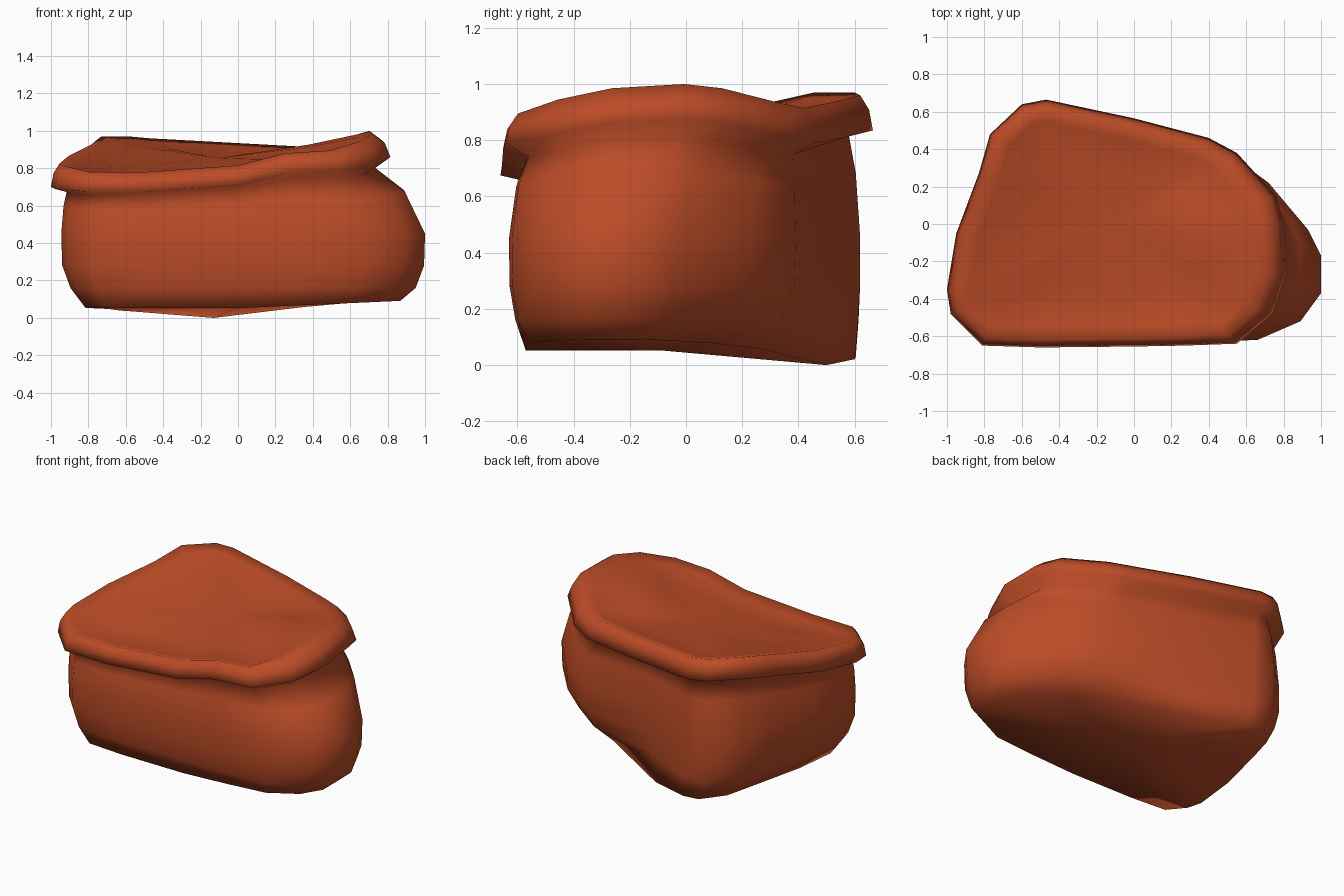
import bpy
from mathutils import Vector

if "Cube" in bpy.data.objects:
    bpy.data.objects.remove(bpy.data.objects["Cube"])

clay = bpy.data.materials.new("burnt orange")
clay.diffuse_color = (0.50, 0.072, 0.02, 1)
clay.use_nodes = True
clay.node_tree.nodes["Principled BSDF"].inputs["Base Color"].default_value = clay.diffuse_color

# Outer edge of the rolled rim, counter-clockwise from the left: x, y, height
rim = [Vector(p) for p in [
    (-1, -.35, .71), (-.98, -.48, .70), (-.81, -.65, .685), (-.5, -.66, .685),
    (0, -.655, .72), (.27, -.65, .785), (.55, -.64, .80), (.74, -.48, .83),
    (.815, -.27, .87), (.80, 0, .885), (.76, .15, .87), (.55, .38, .815),
    (.40, .46, .80), (0, .565, .82), (-.47, .665, .845), (-.6, .64, .855),
    (-.77, .48, .855), (-.83, .27, .81), (-.95, -.05, .75)]]
# Widest outline of the body, matching the rim point for point: x, y
belly = [Vector((x, y, .45)) for x, y in [
    (-.945, -.35), (-.91, -.47), (-.79, -.6), (-.5, -.625), (0, -.63),
    (.35, -.63), (.66, -.62), (.89, -.52), (1, -.37), (1, -.17), (.93, -.03),
    (.72, .22), (.49, .39), (-.06, .47), (-.42, .62), (-.58, .62),
    (-.74, .47), (-.81, .27), (-.91, -.05)]]
FOLD = 13   # outline point where the back wall is pinched into a fold


def inset(loop, d, dz=0.0):
    """Move an outline inward by d and up by dz."""
    n, out = len(loop), []
    for i, p in enumerate(loop):
        e1 = (p - loop[i - 1]).xy.normalized()
        e2 = (loop[(i + 1) % n] - p).xy.normalized()
        t = (e1 + e2).normalized()
        out.append(p + Vector((-t.y * d, t.x * d, dz)))
    return out


def blend(a, b, t, tz=None, z=None):
    """Loop between a and b, with its own height factor or fixed height."""
    out = []
    for p, q in zip(a, b):
        v = p.lerp(q, t)
        v.z = z if z is not None else p.z + (q.z - p.z) * tz
        out.append(v)
    return out


def loft(name, loops, bottom, top):
    """Skin a stack of loops from low to high, with fan caps."""
    n = len(loops[0])
    verts = [v for l in loops for v in l] + [bottom, top]
    faces = []
    for k in range(len(loops) - 1):
        for i in range(n):
            j = (i + 1) % n
            faces.append((k*n + i, k*n + j, k*n + n + j, k*n + n + i))
    b = (len(loops) - 1) * n
    for i in range(n):
        j = (i + 1) % n
        faces.append((j, i, len(verts) - 2))
        faces.append((b + i, b + j, len(verts) - 1))
    me = bpy.data.meshes.new(name)
    me.from_pydata(verts, [], faces)
    me.materials.append(clay)
    me.shade_smooth()
    ob = bpy.data.objects.new(name, me)
    bpy.context.collection.objects.link(ob)
    return ob


# Base: narrowed, cut along the back-right diagonal, lowest below the fold
base = inset(belly, .06)
for p in base:
    p.x *= .92
    if p.y > .2:
        p.y += .04
    over = p.x * .6 + p.y * .8 - .42
    if over > 0:
        p.x -= .6 * over
        p.y -= .8 * over
    p.z = .052 + .045 * max(0, p.x)
    near = (p.xy - Vector((-.13, .5))).length
    p.z -= .055 * max(0, 1 - near / .65)
base[FOLD] = Vector((-.13, .5, 0))

# Neck under the rim, lower and tighter towards the right end
neck = inset(rim, .085, -.03)
for p in neck:
    p.z -= .055 * max(0, p.x)
neck[FOLD].xy = (-.04, .45)

# Rim crest, rolled inward towards the right end and sagging at the front
crest = inset(rim, .045, .115)
for p in crest:
    p.x -= .07 * max(0, p.x)
    if p.y < -.5:
        p.z -= .02
lip = inset(crest, .07, -.02)

# Almost flat top, following the tilt of the rim
centre = Vector((-.1, 0, .855))
dish = [p.lerp(centre, .35) - Vector((0, 0, .01)) for p in lip]

loft("soft_pouch", [
    base,
    blend(belly, base, .38, z=.16),
    blend(belly, base, .04, z=.28),
    belly,
    blend(neck, belly, .6, tz=.36),
    neck,
    inset(rim, 0, -.01),
    blend(rim, crest, .3, tz=.55),
    crest,
    lip,
    dish,
], Vector((0, -.12, .055)), centre)
